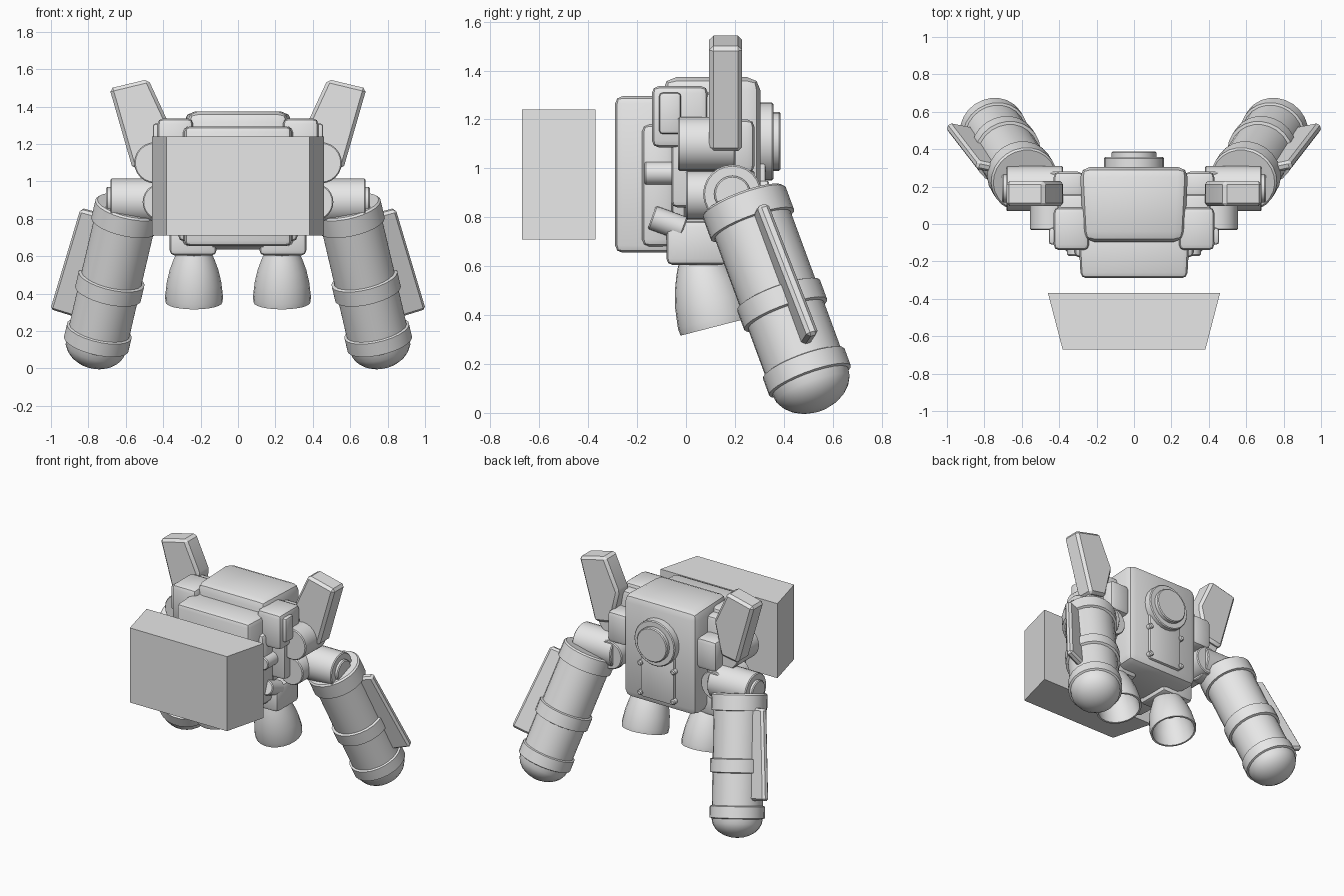
import bpy
import bmesh
import math
from mathutils import Vector, Matrix

cube = bpy.data.objects.get("Cube")
if cube:
    bpy.data.objects.remove(cube, do_unlink=True)

grey = bpy.data.materials.new("plain_grey")
grey.use_nodes = True
colour = (0.8, 0.8, 0.8, 1)
grey.diffuse_color = colour
for node in grey.node_tree.nodes:
    if node.type == 'BSDF_PRINCIPLED':
        node.inputs["Base Color"].default_value = colour


def finish(name, bm, mirror=False, bevel=0, segments=2):
    """Bevel, shade and link a mesh built in world space."""
    bmesh.ops.recalc_face_normals(bm, faces=bm.faces)
    if bevel:
        bmesh.ops.bevel(bm, geom=bm.edges[:], offset=bevel, segments=segments,
                        profile=0.5, affect='EDGES', clamp_overlap=True)
    mesh = bpy.data.meshes.new(name)
    bm.to_mesh(mesh)
    bm.free()
    mesh.shade_smooth()
    mesh.set_sharp_from_angle(angle=math.radians(32))
    mesh.materials.append(grey)
    obj = bpy.data.objects.new(name, mesh)
    bpy.context.scene.collection.objects.link(obj)
    if mirror:
        obj.modifiers.new("mirror", 'MIRROR').use_mirror_merge = False
    return obj


def block(name, x, y, z, bevel=0.02, mirror=False, front=1.0, segments=2):
    """Box from ranges; front scales the width of its front face."""
    bm = bmesh.new()
    bmesh.ops.create_cube(bm, size=1)
    for v in bm.verts:
        at_front = v.co.y < 0
        v.co = [r[0] if c < 0 else r[1] for c, r in zip(v.co, (x, y, z))]
        if at_front:
            v.co.x *= front
    return finish(name, bm, mirror, bevel, segments)


def prism(name, outline, direction, mirror=False, bevel=0.015):
    """Extrude a flat outline along a direction."""
    bm = bmesh.new()
    face = bm.faces.new([bm.verts.new(p) for p in outline])
    new = bmesh.ops.extrude_face_region(bm, geom=[face])["geom"]
    bmesh.ops.translate(bm, vec=direction,
                        verts=[g for g in new if isinstance(g, bmesh.types.BMVert)])
    return finish(name, bm, mirror, bevel, 1)


def lathe(name, start, direction, profile, mirror=False, steps=24):
    """Spin (radius, distance) pairs round an axis."""
    bm = bmesh.new()
    turn = Vector((0, 0, 1)).rotation_difference(Vector(direction)).to_matrix().to_4x4()
    place = Matrix.Translation(start) @ turn
    verts = [bm.verts.new((r, 0, s)) for r, s in profile]
    edges = [bm.edges.new(pair) for pair in zip(verts, verts[1:])]
    bmesh.ops.spin(bm, geom=verts + edges, cent=(0, 0, 0), axis=(0, 0, 1),
                   angle=math.tau, steps=steps)
    bmesh.ops.remove_doubles(bm, verts=bm.verts, dist=0.0005)
    bm.transform(place)
    return finish(name, bm, mirror)


def rod(name, start, direction, radius, length, mirror=False):
    c = 0.006
    return lathe(name, start, direction,
                 [(0, 0), (radius - c, 0), (radius, c), (radius, length - c),
                  (radius - c, length), (0, length)], mirror)


BACK = (0, 1, 0)
SIDE = (1, 0, 0)

# Torso and chest
block("front_box", (-0.46, 0.46), (-0.67, -0.37), (0.71, 1.24), bevel=0, front=0.83)
block("torso", (-0.29, 0.29), (-0.095, 0.305), (0.635, 1.373), bevel=0.055, front=0.93)
block("chest_block", (-0.3, 0.3), (-0.29, 0.0), (0.655, 1.295), bevel=0.03, front=0.95)
block("chest_bracket", (-0.32, 0.32), (-0.18, -0.05), (0.68, 1.18), bevel=0.03)

# Back hatch with its corner studs
rod("back_ring", (0, 0.29, 1.11), BACK, 0.16, 0.067)
rod("back_cap", (0, 0.34, 1.11), BACK, 0.12, 0.047)
block("back_panel", (-0.13, 0.13), (0.28, 0.325), (0.69, 1.05), bevel=0.01)
for level in (0.72, 0.93):
    rod("panel_stud", (0.13, 0.29, level), BACK, 0.018, 0.05, mirror=True)

# Shoulders
block("shoulder_block", (0.24, 0.43), (-0.14, 0.09), (1.085, 1.337), 0.03, True)
block("side_block", (0.2, 0.41), (-0.06, 0.16), (0.84, 1.31), 0.025, True)
block("shoulder_clip", (0.4, 0.455), (-0.11, -0.02), (1.14, 1.31), 0.015, True)
rod("side_peg", (0.31, -0.17, 0.98), BACK, 0.047, 0.15, True)
rod("lower_peg", (0.32, -0.14, 0.8), (0, 0.94, -0.34), 0.05, 0.14, True)
rod("upper_joint", (0.445, -0.033, 1.1), BACK, 0.11, 0.235, True)
rod("lower_joint", (0.41, 0.0, 0.89), BACK, 0.1, 0.28, True)
block("fin_mount", (0.27, 0.43), (0.12, 0.28), (0.98, 1.2), 0.03, True)

# Upright fins
prism("upper_fin", [(x, 0.095, z) for x, z in
                    ((0.48, 1.547), (0.687, 1.497), (0.563, 1.067),
                     (0.43, 1.09), (0.375, 1.32))], (0, 0.135, 0), True, 0.018)

# Elbow and tank
rod("elbow", (0.38, 0.19, 0.895), SIDE, 0.12, 0.303, True)
rod("elbow_cap", (0.66, 0.19, 0.895), SIDE, 0.075, 0.045, True)
top = Vector((0.585, 0.235, 0.87))
axis = (Vector((0.75, 0.495, 0.165)) - top).normalized()
R, BAND = 0.165, 0.181
dome = [(R * math.cos(a), 0.81 + 0.125 * math.sin(a))
        for a in (math.radians(15 * i) for i in range(6))]
lathe("tank", top, axis,
      [(0, 0), (BAND - 0.01, 0), (BAND, 0.01), (BAND, 0.11), (R, 0.113),
       (R, 0.42), (BAND, 0.425), (BAND, 0.51), (R, 0.515),
       (R, 0.725), (BAND - 0.003, 0.73), (BAND - 0.003, 0.805)]
      + dome + [(0, 0.935)], True)

# Fin along the outside of the tank
out = (Vector((0.938, 0.19, 0.29)) - axis * Vector((0.938, 0.19, 0.29)).dot(axis)).normalized()
across = axis.cross(out).normalized()
corners = ((0.09, 0.12), (0.095, 0.25), (0.69, 0.285), (0.69, 0.12))
prism("tank_fin", [top + axis * s + out * r - across * 0.025 for s, r in corners],
      across * 0.05, True, 0.014)

# Thrusters
block("thruster_mount", (0.115, 0.365), (-0.08, 0.17), (0.605, 0.785), 0.025, True)
lathe("thruster_nozzle", (0.235, 0.055, 0.625), (0, 0.25, -0.97),
      [(0, 0), (0.09, 0), (0.108, 0.04), (0.13, 0.1), (0.146, 0.17),
       (0.155, 0.25), (0.152, 0.28), (0.14, 0.28), (0.132, 0.18),
       (0.1, 0.08), (0, 0.06)], True)
